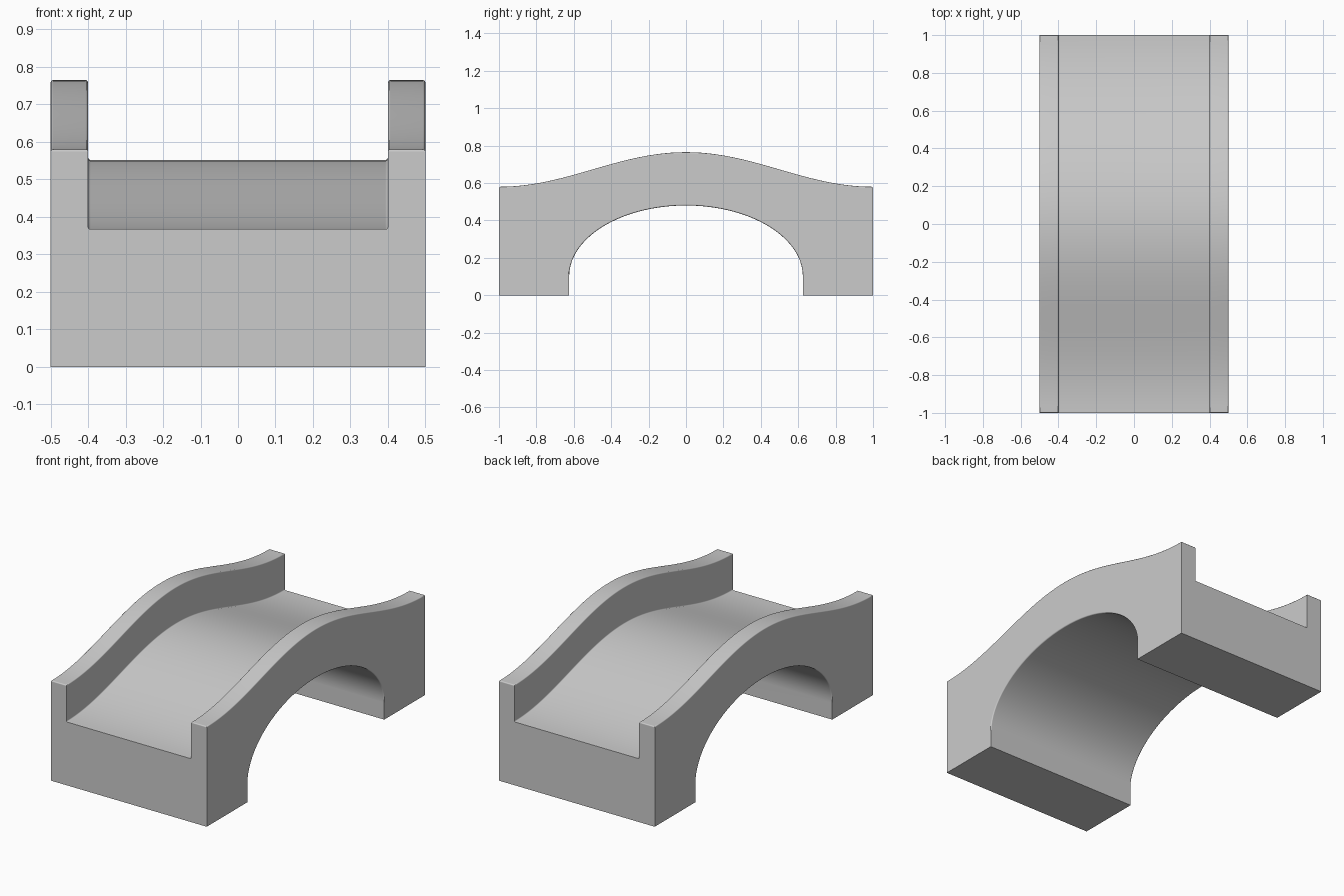
import bpy, bmesh, math

if "Cube" in bpy.data.objects:
    bpy.data.objects.remove(bpy.data.objects["Cube"])

HALF_W, INNER, HALF_L = 0.5, 0.4, 1.0
N_TOP, N_ARCH = 48, 40


def rise(y):
    # smooth hump shared by the roadway and the parapets
    return 0.185 * (0.5 + 0.5 * math.cos(math.pi * y))


bm = bmesh.new()

# Upper cross-sections: parapet, roadway, parapet
rows = []
for i in range(N_TOP + 1):
    y = -HALF_L + 2 * HALF_L * i / N_TOP
    top, deck = 0.58 + rise(y), 0.367 + rise(y)
    section = [(-HALF_W, top), (-INNER, top), (-INNER, deck),
               (INNER, deck), (INNER, top), (HALF_W, top)]
    rows.append([bm.verts.new((x, y, z)) for x, z in section])

# Underside: feet and arch opening
under = [(-HALF_L, 0), (-0.625, 0)]
for i in range(N_ARCH + 1):
    a = math.pi * (1 - i / N_ARCH)
    under.append((0.625 * math.cos(a), 0.1 + 0.38 * math.sin(a)))
under += [(0.625, 0), (HALF_L, 0)]
left, right = [[bm.verts.new((x, y, z)) for y, z in under]
               for x in (-HALF_W, HALF_W)]

# Skin: top strips, underside strips, side walls, ends
for a, b in zip(rows, rows[1:]):
    for j in range(5):
        bm.faces.new((a[j], a[j + 1], b[j + 1], b[j]))
for i in range(len(under) - 1):
    bm.faces.new((left[i], right[i], right[i + 1], left[i + 1]))
bm.faces.new(left + [r[0] for r in reversed(rows)])
bm.faces.new(right + [r[5] for r in reversed(rows)])
bm.faces.new(rows[0] + [right[0], left[0]])
bm.faces.new(rows[-1] + [right[-1], left[-1]])
bmesh.ops.recalc_face_normals(bm, faces=bm.faces)

# Soft edges: parapet tops, roadway corners, arch rim
chains = [[r[j] for r in rows] for j in range(6)]
chains += [left[2:-2], right[2:-2]]
for r in (rows[0], rows[-1]):
    chains += [[r[0], r[1]], [r[4], r[5]]]
soft = [bm.edges.get(pair) for c in chains for pair in zip(c, c[1:])]
bmesh.ops.bevel(bm, geom=soft, offset=0.012, offset_type='OFFSET',
                segments=3, profile=0.5, affect='EDGES', clamp_overlap=True)

mesh = bpy.data.meshes.new("arched_bridge")
bm.to_mesh(mesh)
bm.free()
bridge = bpy.data.objects.new("arched_bridge", mesh)
bpy.context.collection.objects.link(bridge)

# Smooth curves with crisp flat walls
bpy.context.view_layer.objects.active = bridge
bridge.select_set(True)
bpy.ops.object.shade_smooth_by_angle(angle=math.radians(35))
weighted = bridge.modifiers.new("even_shading", 'WEIGHTED_NORMAL')
weighted.keep_sharp = True
